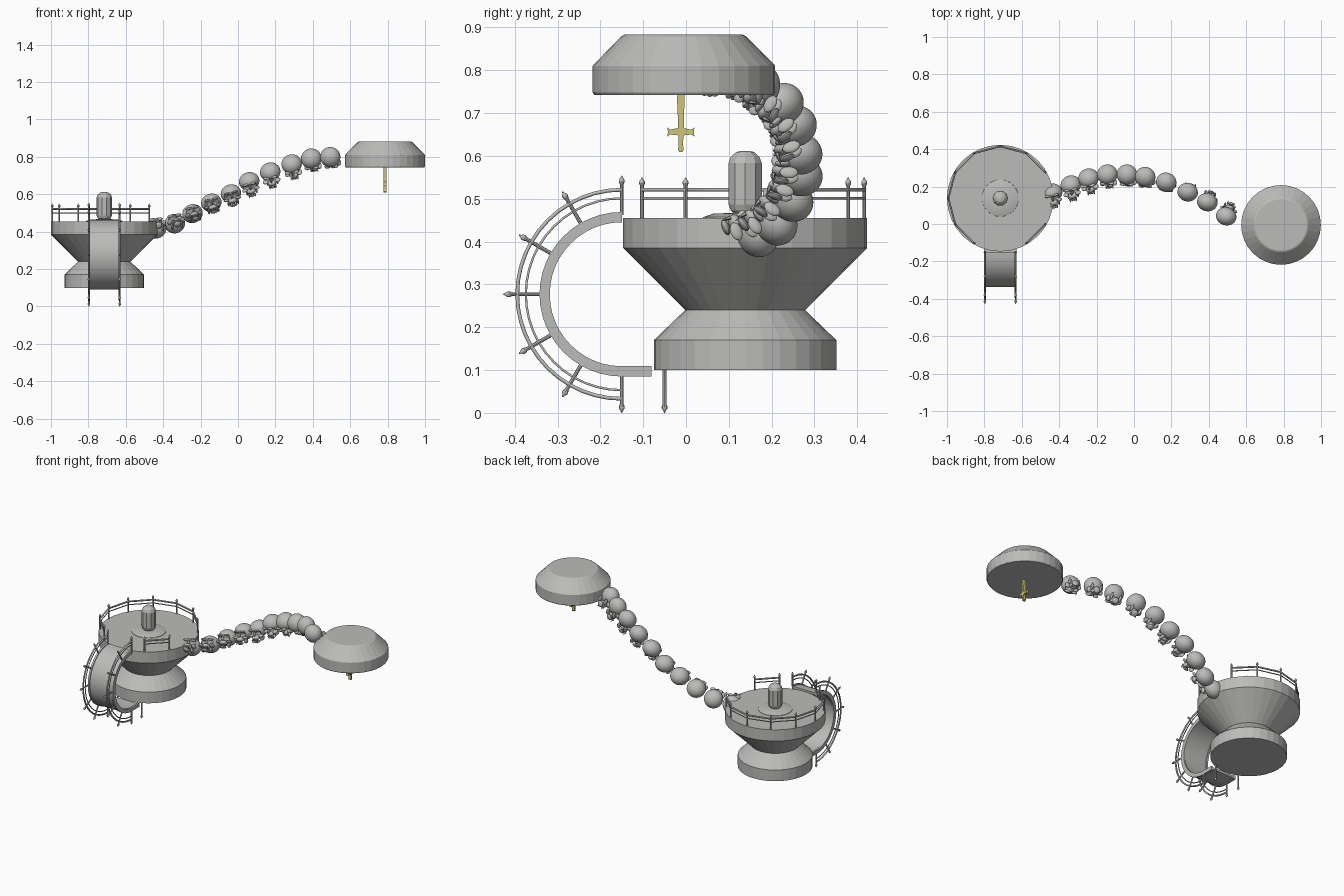
import bpy, bmesh, math
from mathutils import Vector, Matrix

if "Cube" in bpy.data.objects:
    bpy.data.objects.remove(bpy.data.objects["Cube"])

def material(name, col):
    m = bpy.data.materials.new(name)
    m.diffuse_color = (*col, 1)
    m.use_nodes = True
    m.node_tree.nodes["Principled BSDF"].inputs["Base Color"].default_value = m.diffuse_color
    return m

stone = material("grey_stone", (0.5, 0.5, 0.49))
gold = material("pale_gold", (0.62, 0.55, 0.19))

def add(name, bm, mat=stone, smooth=None):
    bmesh.ops.recalc_face_normals(bm, faces=bm.faces)
    me = bpy.data.meshes.new(name)
    bm.to_mesh(me)
    bm.free()
    me.materials.append(mat)
    ob = bpy.data.objects.new(name, me)
    bpy.context.collection.objects.link(ob)
    if smooth:
        bpy.ops.object.select_all(action='DESELECT')
        ob.select_set(True)
        bpy.context.view_layer.objects.active = ob
        bpy.ops.object.shade_smooth_by_angle(angle=math.radians(smooth))
    return ob

def lathe(bm, prof, n, matrix):
    """Closed solid of revolution about local z from (radius, height) points."""
    rings = []
    for r, z in prof:
        rings.append([bm.verts.new(matrix @ Vector((r * math.cos(2 * math.pi * i / n),
                      r * math.sin(2 * math.pi * i / n), z))) for i in range(n)])
    for a, b in zip(rings, rings[1:]):
        for i in range(n):
            j = (i + 1) % n
            bm.faces.new((a[i], a[j], b[j], b[i]))
    bm.faces.new(rings[0])
    bm.faces.new(rings[-1])

def prism(bm, pts, x0, x1):
    """Extrude a (y, z) outline along x."""
    a = [bm.verts.new((x0, y, z)) for y, z in pts]
    b = [bm.verts.new((x1, y, z)) for y, z in pts]
    bm.faces.new(a)
    bm.faces.new(b)
    for i in range(len(a)):
        j = (i + 1) % len(a)
        bm.faces.new((a[i], a[j], b[j], b[i]))

def tube(name, pts, r):
    cu = bpy.data.curves.new(name, 'CURVE')
    cu.dimensions = '3D'
    cu.bevel_depth, cu.bevel_resolution, cu.use_fill_caps = r, 1, True
    sp = cu.splines.new('POLY')
    sp.points.add(len(pts) - 1)
    for p, q in zip(sp.points, pts):
        p.co = (*q, 1)
    cu.materials.append(stone)
    ob = bpy.data.objects.new(name, cu)
    bpy.context.collection.objects.link(ob)
    bpy.ops.object.select_all(action='DESELECT')
    ob.select_set(True)
    bpy.context.view_layer.objects.active = ob
    bpy.ops.object.convert(target='MESH')

def post(bm, base, direction, length):
    """Thin post with a ball and spike finial."""
    L = length
    m = Matrix.Translation(base) @ Vector(direction).to_track_quat('Z', 'Y').to_matrix().to_4x4()
    lathe(bm, [(.0045, 0), (.0045, L - .02), (.0068, L - .015), (.0068, L - .01),
               (.003, L - .005), (.001, L)], 8, m)

CX, CY = -0.715, 0.138
at = lambda x, y: Matrix.Translation((x, y, 0))

# Hourglass platform
bm = bmesh.new()
lathe(bm, [(.213, .10), (.213, .17), (.14, .24), (.285, .385), (.285, .455)], 32, at(CX, CY))
add("main_platform", bm)

# Low mound and capsule pillar
bm = bmesh.new()
lathe(bm, [(.1, .45), (.098, .457), (.075, .465), (.03, .467)], 32, at(CX, CY))
add("pillar_mound", bm, smooth=30)
bm = bmesh.new()
lathe(bm, [(.024, .462), (.035, .472), (.041, .487), (.041, .583), (.035, .598),
           (.022, .609), (.008, .612)], 10, at(CX, CY))
add("capsule_pillar", bm)

# Platform railing: gaps at the curved ramp and at the skull bridge
def ring(deg, z, r=.278):
    a = math.radians(deg)
    return Vector((CX + r * math.cos(a), CY + r * math.sin(a), z))

bm = bmesh.new()
for run in (range(30, 241, 30), range(300, 331, 30)):
    for d in run:
        post(bm, ring(d, .45), (0, 0, 1), .1)
    tube("platform_rail_upper", [ring(d, .521) for d in run], .005)
    tube("platform_rail_lower", [ring(d, .501) for d in run], .003)
add("platform_posts", bm, smooth=40)

# Curved ramp, a half loop that runs under the platform
RY, RZ = -0.15, 0.277
def arc(r, n=24):
    return [(RY - r * math.sin(math.pi * i / n), RZ + r * math.cos(math.pi * i / n))
            for i in range(n + 1)]

def ramp_outline(r0, r1):
    return arc(r1) + [(-.08, RZ - r1), (-.08, RZ - r0)] + arc(r0)[::-1]

bm = bmesh.new()
prism(bm, ramp_outline(.173, .187), CX - .078, CX + .078)
for s in (-1, 1):
    a, b = sorted((CX + s * .075, CX + s * .087))
    prism(bm, ramp_outline(.168, .192), a, b)
add("curved_ramp", bm, smooth=30)

# Ramp railing with radial posts
bm = bmesh.new()
for s in (-1, 1):
    x = CX + s * .082
    for k in range(7):
        a = math.pi * k / 6
        d = Vector((0, -math.sin(a), math.cos(a)))
        post(bm, Vector((x, RY, RZ)) + d * .185, d, .092)
    post(bm, Vector((x, -.05, .102)), (0, 0, -1), .102)
    tube("ramp_rail_outer", [(x, y, z) for y, z in arc(.244)], .005)
    tube("ramp_rail_inner", [(x, y, z) for y, z in arc(.224)], .003)
add("ramp_posts", bm, smooth=40)

# Floating platform
bm = bmesh.new()
lathe(bm, [(.209, .742), (.213, .748), (.213, .81), (.211, .813),
           (.146, .879), (.138, .883)], 32, at(.786, -.005))
add("floating_platform", bm)

# Hanging golden sword
half = [(.004, .609), (.007, .615), (.005, .625), (.006, .648), (.025, .65), (.032, .645),
        (.030, .656), (.032, .667), (.025, .661), (.007, .665), (.007, .69), (.009, .735), (.006, .76)]
bm = bmesh.new()
prism(bm, [(-.012 + y, z) for y, z in half] + [(-.012 - y, z) for y, z in half[::-1]], .779, .795)
add("hanging_sword", bm, gold)

# Skull, facing -y: dented cranium, cheeks, muzzle, chin and fangs
def blob(bm, c, s, sub=2):
    m = Matrix.Translation(c) @ Matrix.Diagonal((*s, 1))
    return bmesh.ops.create_icosphere(bm, subdivisions=sub, radius=1, matrix=m)['verts']

bm = bmesh.new()
for v in blob(bm, (0, .004, .012), (.055, .054, .048), 4):
    if v.co.y < 0:
        for ex in (-.02, .02):                      # eye sockets
            d = math.hypot(v.co.x - ex, v.co.z + .004) / .014
            v.co.y += .022 * max(0, 1 - d ** 4)
for s in (-1, 1):
    blob(bm, (s * .033, -.033, -.021), (.015, .018, .008))      # cheekbone
    blob(bm, (s * .02, -.047, .013), (.019, .01, .006))         # brow
    blob(bm, (s * .026, -.018, -.04), (.006, .022, .014))       # jaw side
    for fx, l in ((.006, .012), (.017, .022)):                  # teeth
        m = Matrix.Translation((s * fx, -.054, -.04 - l / 2)) @ Matrix.Rotation(math.pi, 4, 'X')
        bmesh.ops.create_cone(bm, cap_ends=True, segments=6, radius1=.005, radius2=.0005,
                              depth=l, matrix=m)
blob(bm, (0, -.047, -.007), (.006, .014, .014))                 # nose ridge
blob(bm, (0, -.038, -.03), (.025, .021, .015))                  # upper jaw
blob(bm, (0, -.036, -.054), (.02, .019, .008))                  # chin
first = add("skull_step", bm, smooth=40)

# Spiral bridge of ten skulls, all facing the spiral's axis
path = [(-.435, .155, .417), (-.335, .198, .44), (-.24, .235, .49), (-.14, .258, .545),
        (-.035, .26, .593), (.063, .252, .657), (.175, .227, .708), (.29, .178, .752),
        (.395, .127, .785), (.497, .053, .797)]
pts = [Vector(p) for p in path]
for i, p in enumerate(pts):
    ob = first if i == 0 else bpy.data.objects.new("skull_step", first.data)
    if i:
        bpy.context.collection.objects.link(ob)
    side = (pts[min(i + 1, 9)] - pts[max(i - 1, 0)]).normalized() + Vector((1, 0, 0))
    side.normalize()
    back = Vector((0, p.y - .09, p.z - .6))
    back = (back - side * back.dot(side)).normalized()
    up = side.cross(back)
    rot = Matrix((side, back, up)).transposed().to_4x4()
    ob.matrix_world = Matrix.Translation(p) @ rot
